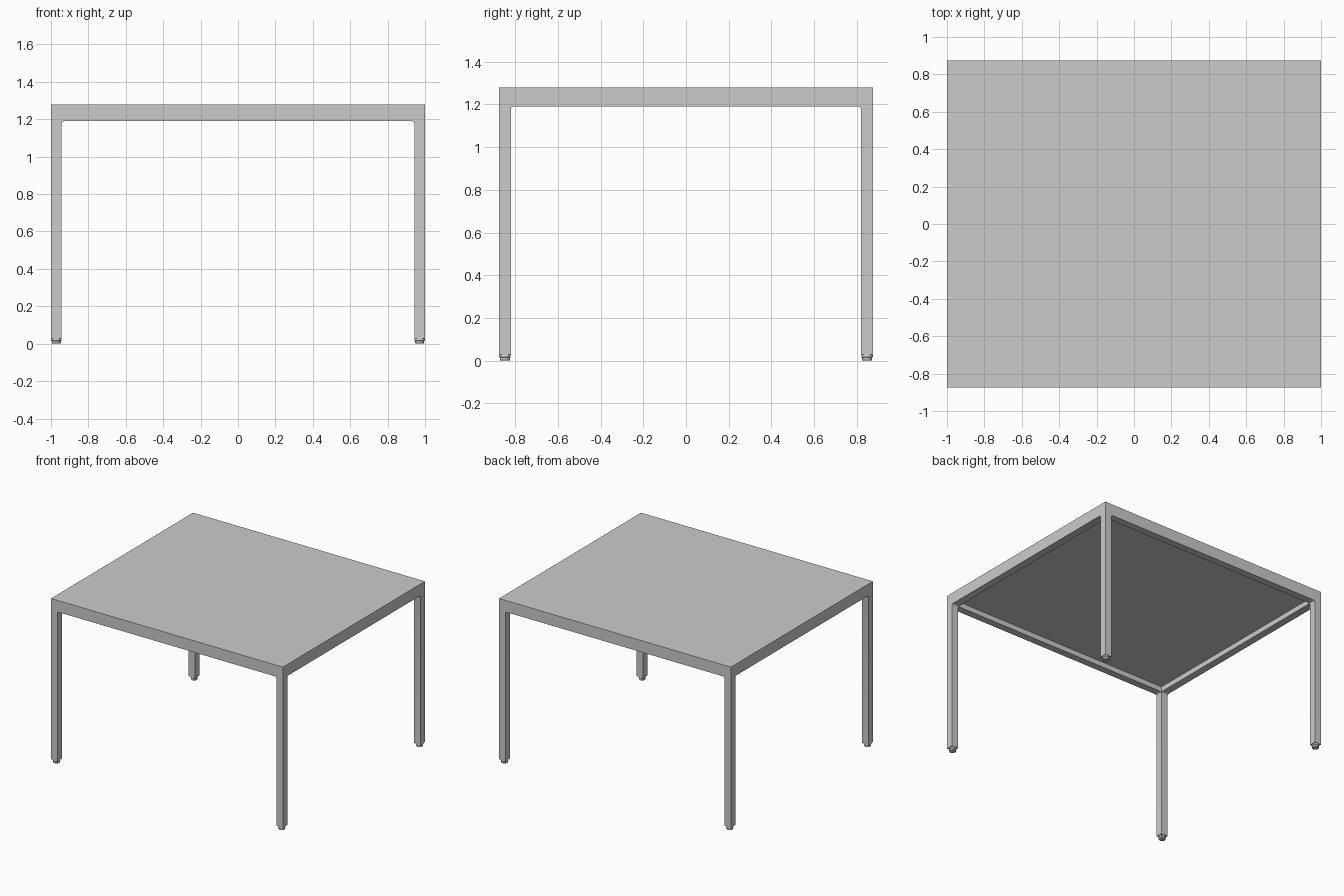
import bpy, math

if "Cube" in bpy.data.objects:
    bpy.data.objects.remove(bpy.data.objects["Cube"])

HX, HY, TOP = 1.0, 0.875, 1.28      # half sizes and height
LEG_X, LEG_Y = 0.057, 0.055         # leg section
APRON_Z, PANEL_Z, LEG_Z = 1.19, 1.23, 0.028


def box(name, hx, hy, z0, z1):
    bpy.ops.mesh.primitive_cube_add(size=1, location=(0, 0, (z0 + z1) / 2))
    ob = bpy.context.object
    ob.name = name
    ob.scale = (2 * hx, 2 * hy, z1 - z0)
    bpy.ops.object.transform_apply(location=True, rotation=True, scale=True)
    return ob


def tunnel(name, half, length, along_y):
    # extruded opening with rounded upper corners
    r, n = 0.015, 4
    pts = [(-half, -0.5), (half, -0.5)]
    for side, start in ((1, 0), (-1, math.pi / 2)):
        for i in range(n + 1):
            a = start + i * math.pi / 2 / n
            pts.append((side * (half - r) + r * math.cos(a),
                        APRON_Z - r + r * math.sin(a)))
    k = len(pts)
    verts = [(u, s, z) if along_y else (s, u, z)
             for s in (-length, length) for u, z in pts]
    faces = [list(range(k)), list(range(2 * k - 1, k - 1, -1))]
    faces += [[i, i + k, (i + 1) % k + k, (i + 1) % k] for i in range(k)]
    if not along_y:
        faces = [f[::-1] for f in faces]
    me = bpy.data.meshes.new(name)
    me.from_pydata(verts, [], faces)
    ob = bpy.data.objects.new(name, me)
    bpy.context.collection.objects.link(ob)
    bpy.context.view_layer.objects.active = ob
    bpy.ops.object.select_all(action='DESELECT')
    ob.select_set(True)
    bpy.ops.object.mode_set(mode='EDIT')
    bpy.ops.mesh.select_all(action='SELECT')
    bpy.ops.mesh.normals_make_consistent(inside=False)
    bpy.ops.object.mode_set(mode='OBJECT')
    return ob


# frame: one solid block opened on both axes, with a recess under the top
frame = box("table_frame", HX, HY, LEG_Z, TOP)
cutters = [
    tunnel("front_opening", HX - LEG_X, 2, True),
    tunnel("side_opening", HY - LEG_Y, 2, False),
    box("under_recess", HX - LEG_X - 0.001, HY - LEG_Y - 0.001, 1.0, PANEL_Z),
]
bpy.context.view_layer.objects.active = frame
for c in cutters:
    m = frame.modifiers.new(c.name, 'BOOLEAN')
    m.operation = 'DIFFERENCE'
    m.solver = 'EXACT'
    m.object = c
    bpy.ops.object.modifier_apply(modifier=m.name)
    bpy.data.objects.remove(c)

# slightly eased edges
bev = frame.modifiers.new("eased_edges", 'BEVEL')
bev.width = 0.003
bev.segments = 2
bev.limit_method = 'ANGLE'
bev.angle_limit = math.radians(50)
bpy.ops.object.select_all(action='DESELECT')
frame.select_set(True)
bpy.ops.object.shade_smooth_by_angle(angle=math.radians(35))

# turned feet: neck, flange and tapered pad
profile = [(0, 0), (0.021, 0), (0.024, 0.003), (0.024, 0.014), (0.027, 0.017),
           (0.027, 0.025), (0.025, 0.03), (0, 0.03)]
N = 24
for sx, xn in ((-1, "left"), (1, "right")):
    for sy, yn in ((-1, "front"), (1, "back")):
        verts = [(r * math.cos(2 * math.pi * i / N), r * math.sin(2 * math.pi * i / N), z)
                 for r, z in profile[1:-1] for i in range(N)]
        rings = len(profile) - 2
        faces = [[j * N + i, j * N + (i + 1) % N, (j + 1) * N + (i + 1) % N, (j + 1) * N + i]
                 for j in range(rings - 1) for i in range(N)]
        faces += [list(range(N))[::-1], list(range((rings - 1) * N, rings * N))]
        me = bpy.data.meshes.new("foot")
        me.from_pydata(verts, [], faces)
        foot = bpy.data.objects.new(f"{yn}_{xn}_foot", me)
        foot.location = (sx * (HX - LEG_X / 2), sy * (HY - LEG_Y / 2), 0)
        bpy.context.collection.objects.link(foot)
        bpy.ops.object.select_all(action='DESELECT')
        bpy.context.view_layer.objects.active = foot
        foot.select_set(True)
        bpy.ops.object.shade_smooth_by_angle(angle=math.radians(30))
